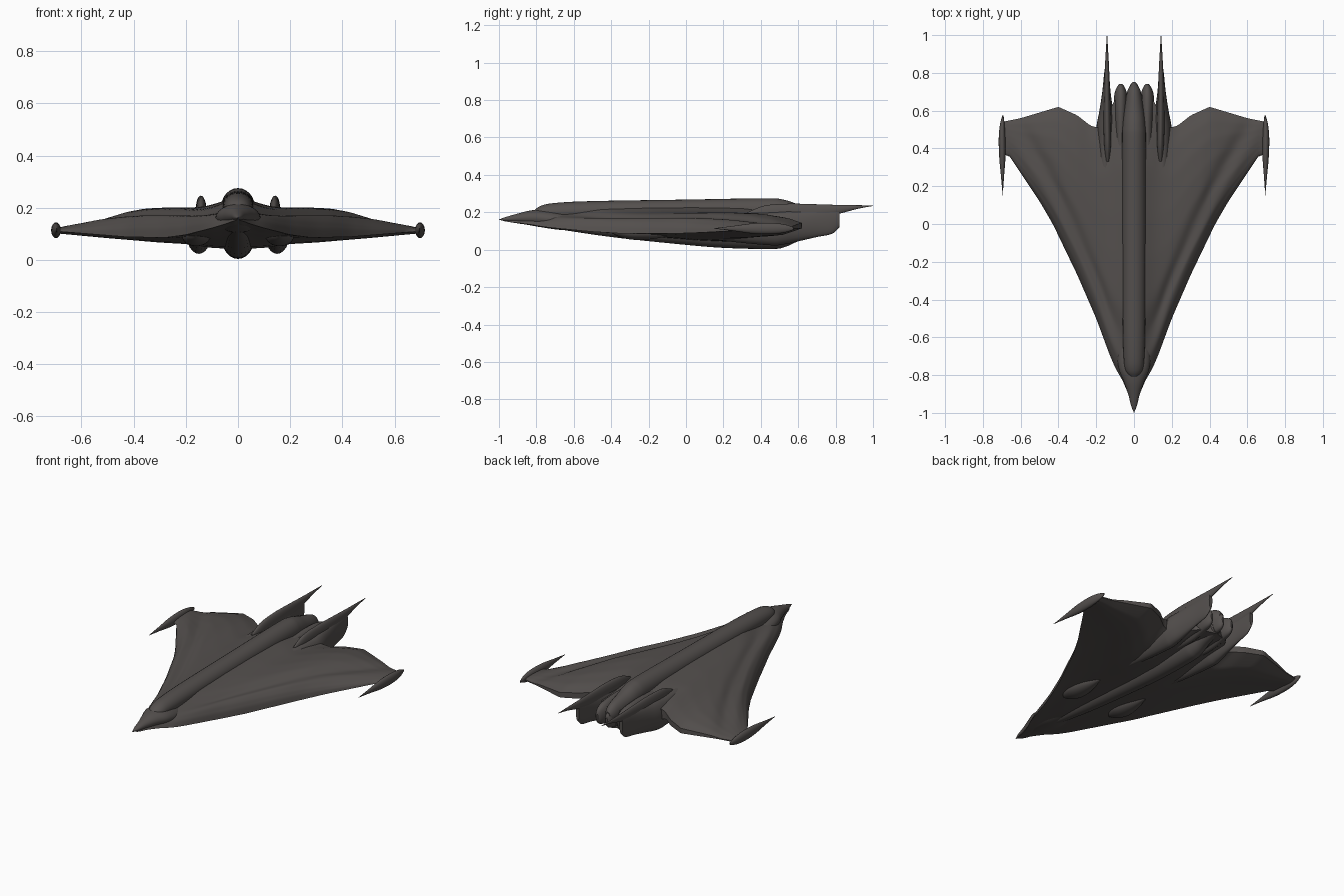
import bpy, bmesh, math

hull = bpy.data.materials.new("dark_hull_grey")
hull.diffuse_color = (0.088, 0.079, 0.075, 1)


def interp(table, x):
    for (a, va), (b, vb) in zip(table, table[1:]):
        if x <= b:
            return va + (vb - va) * max(0, (x - a) / (b - a))
    return table[-1][1]


def gauss(d, w):
    return math.exp(-(d / w) ** 2)


def loft(name, rings, angle=40):
    """Skin a list of equal-length point rings, with capped ends."""
    bm = bmesh.new()
    vs = [[bm.verts.new(p) for p in r] for r in rings]
    n = len(vs[0])
    for a, b in zip(vs, vs[1:]):
        for i in range(n):
            j = (i + 1) % n
            bm.faces.new((a[i], a[j], b[j], b[i]))
    bm.faces.new(vs[0])
    bm.faces.new(vs[-1])
    bmesh.ops.recalc_face_normals(bm, faces=bm.faces)
    me = bpy.data.meshes.new(name)
    bm.to_mesh(me)
    bm.free()
    me.materials.append(hull)
    ob = bpy.data.objects.new(name, me)
    bpy.context.collection.objects.link(ob)
    bpy.ops.object.select_all(action='DESELECT')
    ob.select_set(True)
    bpy.context.view_layer.objects.active = ob
    bpy.ops.object.shade_smooth_by_angle(angle=math.radians(angle))
    return ob


def smooth(st, sub=5):
    """Catmull-Rom resampling of station rows."""
    out = []
    for i in range(len(st) - 1):
        p = [st[max(i - 1, 0)], st[i], st[i + 1], st[min(i + 2, len(st) - 1)]]
        for k in range(sub):
            t = k / sub
            out.append([0.5 * (2 * b + (c - a) * t + (2 * a - 5 * b + 4 * c - d) * t * t
                               + (3 * b - a - 3 * c + d) * t ** 3) for a, b, c, d in zip(*p)])
    return out + [list(st[-1])]


def tube(name, stations, side=1, n=24):
    """Stations along y: (y, x centre, x radius, z top, z bottom)."""
    rings = []
    for y, xc, rx, zt, zb in smooth(stations):
        rx, rz, zc = max(rx, 0.0008), max((zt - zb) / 2, 0.0008), (zt + zb) / 2
        rings.append([(side * xc + rx * math.cos(2 * math.pi * i / n), y,
                       zc + rz * math.sin(2 * math.pi * i / n)) for i in range(n)])
    return loft(name, rings)


# Delta wing and body: chord sections marched across the span
LE = [(0, -.98), (.015, -.96), (.03, -.9), (.06, -.83), (.10, -.76), (.13, -.69), (.2, -.5),
      (.3, -.27), (.43, 0), (.5, .12), (.6, .27), (.66, .36), (.7, .37)]
TE = [(0, .7), (.1, .66), (.14, .58), (.19, .51), (.23, .52), (.3, .575), (.4, .62),
      (.5, .59), (.6, .56), (.7, .54)]
TOP = [(0, .2), (.3, .2), (.36, .196), (.43, .183), (.5, .165), (.6, .14), (.7, .122)]
BOT = [(0, .04), (.1, .045), (.2, .06), (.3, .066), (.5, .083), (.7, .102)]
EDGE = [(0, .155), (.05, .137), (.1, .122), (.2, .096), (.28, .085), (.43, .088), (.7, .11)]


def wing_section(x):
    a = abs(x)
    le, te = interp(LE, a), interp(TE, a)
    end = interp([(0, .75), (.14, .7), (.24, .3), (.7, .3)], a)
    ft = [(0, 0), (.02, .3), (.06, .5), (.14, .68), (.28, .86), (.42, .96), (.58, 1),
          (.75, .93), (.9, .65), (1, end * .7)]
    fb = [(0, 0), (.05, .12), (.2, .4), (.4, .68), (.6, .92), (.72, 1), (.85, .9), (1, end)]
    top, bot, N = [], [], 48
    for i in range(N + 1):
        t = (i / N) ** 1.5
        y = le + (te - le) * t
        edge = interp(EDGE, a) * (1 - t) + (.158 - .065 * a) * t       # edge rises aft
        z = edge + (interp(TOP, a) - edge) * interp(ft, t)
        z += .037 * gauss(a, .095) * min(1, t * 4) * min(1, (1 - t) * 4)  # fillet to spine
        fade = min(1, a / .15) * max(0, min(1, (.68 - a) / .15))
        z -= .014 * fade * gauss(y - le - .23, .07)                    # edge channel
        z += .006 * fade * gauss(y - le - .10, .05)                    # leading edge lip
        top.append((x, y, z))
        if i:
            bot.append((x, y, edge - (edge - interp(BOT, a)) * interp(fb, t)))
    return top + bot[::-1]


M = 44
spans = [math.copysign(.7 * abs(i / M) ** 1.35, i) for i in range(-M, M + 1)]
loft("wing_body", [wing_section(x) for x in spans], 50)

# Nose, spine and keel on the centreline
tube("nose", [(-1, 0, 0, .162, .16), (-.96, 0, .016, .176, .152), (-.9, 0, .031, .193, .143),
              (-.83, 0, .056, .21, .13), (-.76, 0, .082, .214, .118), (-.66, 0, .085, .2, .105),
              (-.5, 0, .06, .17, .1)])
tube("spine", [(-.81, 0, .02, .212, .18), (-.775, 0, .045, .235, .16), (-.7, 0, .055, .25, .15),
               (-.5, 0, .06, .26, .15), (0, 0, .062, .268, .15), (.42, 0, .063, .275, .14),
               (.52, 0, .06, .268, .13), (.6, 0, .052, .243, .12), (.7, 0, .036, .215, .11),
               (.74, 0, .015, .18, .13)])
tube("keel", [(-.75, 0, .02, .16, .12), (-.4, 0, .045, .16, .068), (0, 0, .055, .15, .026),
              (.22, 0, .06, .15, .009), (.46, 0, .06, .15, .004), (.53, 0, .055, .15, .015),
              (.6, 0, .045, .15, .045), (.7, 0, .03, .15, .075)])

# Rear engines
for x, tip, label in ((-.07, .742, "left"), (0, .752, "centre"), (.07, .742, "right")):
    tube("engine_" + label, [(.35, x, .034, .2, .06), (.55, x, .037, .21, .05),
                             (.67, x, .036, .2, .07), (tip - .02, x, .022, .18, .085),
                             (tip, x, .006, .155, .11)])

# Paired parts
for s, label in ((-1, "left_"), (1, "right_")):
    # Engine nacelle narrowing into a tall tail blade
    tube(label + "nacelle", [(.05, .15, .012, .15, .07), (.22, .15, .04, .19, .045),
                             (.45, .15, .05, .2, .024), (.52, .15, .048, .205, .028),
                             (.6, .147, .036, .21, .045), (.7, .146, .022, .215, .068),
                             (.78, .145, .015, .22, .085), (.82, .144, .011, .22, .12)], s)
    # Upper spike
    tube(label + "tail_spike", [(.33, .14, .008, .2, .17), (.42, .14, .018, .236, .15),
                                (.55, .142, .02, .246, .14), (.7, .143, .016, .243, .16),
                                (.83, .143, .011, .239, .195), (.92, .143, .006, .238, .219),
                                (1, .143, .001, .237, .234)], s)
    # Pointed wing tip pod
    tube(label + "wingtip_pod", [(.15, .695, 0, .115, .113), (.25, .696, .008, .127, .101),
                                 (.36, .697, .017, .141, .086), (.46, .698, .018, .143, .084),
                                 (.53, .697, .012, .135, .092), (.575, .694, .003, .12, .107)], s)
    # Belly blister
    tube(label + "belly_blister", [(-.4, .16, .01, .12, .092), (-.36, .16, .04, .13, .07),
                                   (-.29, .16, .055, .13, .054), (-.2, .16, .045, .13, .055),
                                   (-.1, .16, .01, .1, .07)], s)
